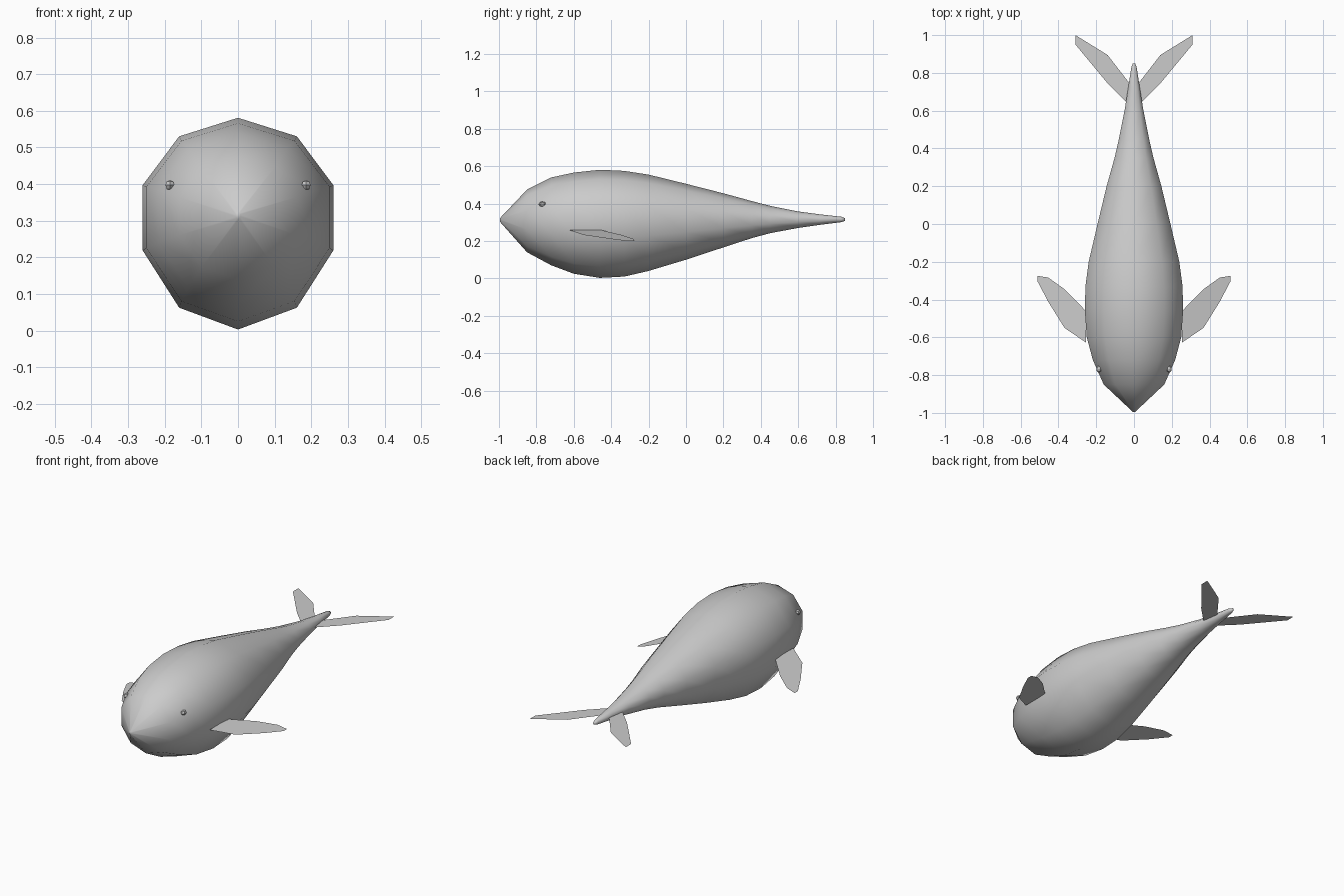
import bpy, bmesh, math

if "Cube" in bpy.data.objects:
    bpy.data.objects.remove(bpy.data.objects["Cube"])

AXIS_Z, SIDES = 0.315, 10


def finish(name, bm, smooth=False, mirror=False):
    mesh = bpy.data.meshes.new(name)
    bm.to_mesh(mesh)
    bm.free()
    obj = bpy.data.objects.new(name, mesh)
    bpy.context.collection.objects.link(obj)
    for p in mesh.polygons:
        p.use_smooth = smooth
    if mirror:
        obj.modifiers.new("mirror", 'MIRROR')  # across x = 0
    return obj


# Body: ten-sided rings lofted along y (y, half width, top z, bottom z)
stations = [
    (-0.995, 0.006, 0.322, 0.303),
    (-0.85, 0.160, 0.475, 0.140),
    (-0.72, 0.218, 0.540, 0.070),
    (-0.60, 0.250, 0.566, 0.025),
    (-0.46, 0.260, 0.581, 0.003),
    (-0.33, 0.257, 0.575, 0.010),
    (-0.20, 0.240, 0.555, 0.040),
    (0.00, 0.193, 0.506, 0.100),
    (0.20, 0.145, 0.455, 0.166),
    (0.35, 0.103, 0.414, 0.215),
    (0.45, 0.080, 0.388, 0.242),
    (0.60, 0.050, 0.358, 0.270),
    (0.72, 0.031, 0.342, 0.287),
    (0.83, 0.014, 0.330, 0.301),
    (0.85, 0.006, 0.322, 0.308),
]
bm = bmesh.new()
rings = []
for y, w, top, bottom in stations:
    ring = []
    for i in range(SIDES):
        a = 2 * math.pi * i / SIDES
        c = math.cos(a)
        rz = top - AXIS_Z if c > 0 else AXIS_Z - bottom
        ring.append(bm.verts.new((w / 0.951 * math.sin(a), y, AXIS_Z + rz * c)))
    rings.append(ring)
for r, s in zip(rings, rings[1:]):
    for i in range(SIDES):
        j = (i + 1) % SIDES
        bm.faces.new((r[i], r[j], s[j], s[i]))
bm.faces.new(rings[0])
bm.faces.new(rings[-1])
bmesh.ops.recalc_face_normals(bm, faces=bm.faces)
finish("body", bm, smooth=True)


# Fins: flat single-sheet outlines, z given by height(x)
def fin(name, outline, height):
    bm = bmesh.new()
    bm.faces.new([bm.verts.new((x, y, height(x))) for x, y in outline])
    finish(name, bm, mirror=True)


fin("side_fins",
    [(0.255, -0.627), (0.368, -0.55), (0.455, -0.41), (0.51, -0.305),
     (0.51, -0.275), (0.455, -0.283), (0.368, -0.345), (0.255, -0.46)],
    lambda x: 0.26 - 0.24 * (x - 0.255))
fin("tail_flukes",
    [(0.0, 0.62), (0.035, 0.64), (0.14, 0.745), (0.31, 0.95),
     (0.31, 1.0), (0.14, 0.895), (0.02, 0.74), (0.0, 0.70)],
    lambda x: 0.316)

# Eyes: tiny faceted beads set into the head
bm = bmesh.new()
bmesh.ops.create_uvsphere(bm, u_segments=6, v_segments=4, radius=1)
bmesh.ops.scale(bm, vec=(0.014, 0.02, 0.014), verts=bm.verts)
bmesh.ops.translate(bm, vec=(0.186, -0.768, 0.397), verts=bm.verts)
finish("eyes", bm, mirror=True)
